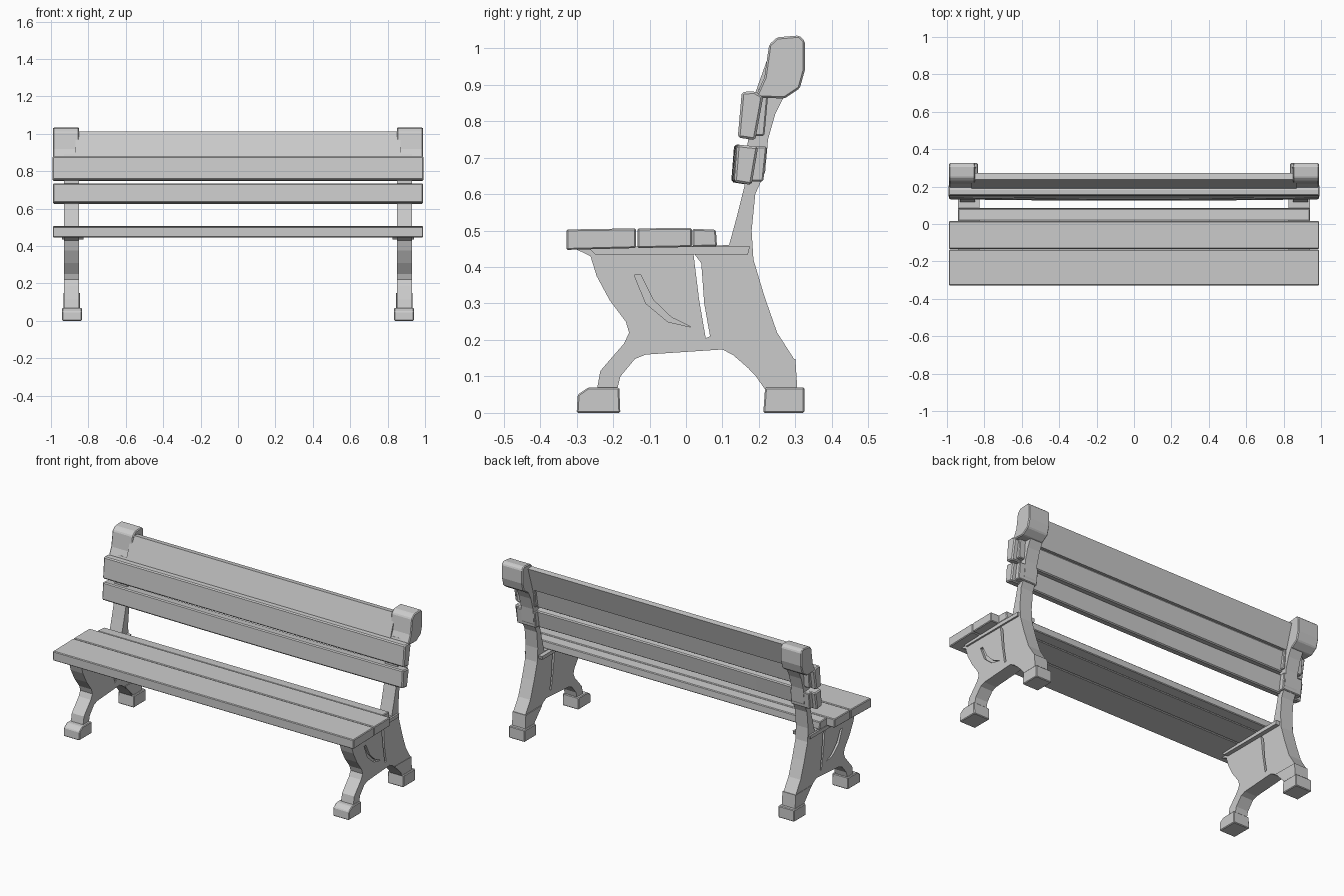
import bpy, bmesh


def prism(name, profile, x0, x1, segs=1, bow=0.0, bevel=0.0, mirror=False):
    """Extrude a (y, z) outline along x; bow pushes the middle towards the front."""
    bm = bmesh.new()
    rings = []
    for i in range(segs + 1):
        x = x0 + (x1 - x0) * i / segs
        t = 2 * i / segs - 1
        shift = -bow * (1 - t * t)
        rings.append([bm.verts.new((x, y + shift, z)) for y, z in profile])
    n = len(profile)
    for a, b in zip(rings, rings[1:]):
        for k in range(n):
            bm.faces.new((a[k], a[(k + 1) % n], b[(k + 1) % n], b[k]))
    bm.faces.new(rings[0])
    bm.faces.new(rings[-1])
    bmesh.ops.recalc_face_normals(bm, faces=bm.faces)
    mesh = bpy.data.meshes.new(name)
    bm.to_mesh(mesh)
    bm.free()
    ob = bpy.data.objects.new(name, mesh)
    bpy.context.collection.objects.link(ob)
    if bevel:
        m = ob.modifiers.new("bevel", 'BEVEL')
        m.width = bevel
        m.segments = 1
        m.limit_method = 'ANGLE'
    if mirror:
        m = ob.modifiers.new("mirror", 'MIRROR')
        m.use_clip = False
    return ob


def cut(target, cutter):
    m = target.modifiers.new("cut", 'BOOLEAN')
    m.operation = 'DIFFERENCE'
    m.solver = 'EXACT'
    m.object = cutter
    bpy.context.view_layer.objects.active = target
    bpy.ops.object.modifier_apply(modifier=m.name)
    bpy.data.objects.remove(cutter)


# Cast side frame: legs, panel and upright in one outline
frame = prism("side_frame", [
    (-0.30, 0.448), (-0.262, 0.43), (-0.245, 0.375), (-0.21, 0.31),
    (-0.165, 0.25), (-0.156, 0.22), (-0.17, 0.19), (-0.205, 0.15),
    (-0.235, 0.115), (-0.245, 0.06), (-0.19, 0.06), (-0.18, 0.10),
    (-0.14, 0.148), (-0.11, 0.16), (0.10, 0.174), (0.13, 0.158),
    (0.185, 0.11), (0.22, 0.06), (0.305, 0.06), (0.298, 0.145),
    (0.25, 0.22), (0.215, 0.32), (0.185, 0.42), (0.18, 0.50),
    (0.19, 0.60), (0.217, 0.66), (0.225, 0.75), (0.245, 0.82),
    (0.275, 0.88), (0.20, 0.89), (0.17, 0.75), (0.16, 0.62),
    (0.14, 0.54), (0.118, 0.46), (0.0, 0.458)], 0.85, 0.93)

# Narrow slot through the panel and curved groove on its outer face
cut(frame, prism("slot_cutter", [
    (0.02, 0.44), (0.042, 0.41), (0.05, 0.30), (0.066, 0.21),
    (0.054, 0.205), (0.036, 0.31)], 0.80, 1.0))
cut(frame, prism("groove_cutter", [
    (-0.142, 0.378), (-0.125, 0.38), (-0.09, 0.31), (-0.04, 0.262),
    (0.015, 0.235), (-0.05, 0.25), (-0.11, 0.30)], 0.915, 1.0))
frame.modifiers.new("mirror", 'MIRROR')

# Feet
prism("front_foot", [(-0.30, 0), (-0.18, 0), (-0.183, 0.07), (-0.268, 0.07), (-0.297, 0.05)],
      0.835, 0.94, bevel=0.004, mirror=True)
prism("rear_foot", [(0.212, 0), (0.325, 0), (0.325, 0.07), (0.217, 0.07)],
      0.835, 0.94, bevel=0.004, mirror=True)

# Ankle ridge above the rear feet
prism("rear_ankle", [(0.145, 0.15), (0.22, 0.07), (0.305, 0.07), (0.30, 0.148)],
      0.845, 0.932, mirror=True)

# Blocky heads of the uprights
prism("post_head", [
    (0.19, 0.865), (0.215, 0.92), (0.228, 1.01), (0.25, 1.03), (0.31, 1.035),
    (0.326, 1.02), (0.326, 0.94), (0.312, 0.89), (0.27, 0.862)],
    0.85, 0.988, bevel=0.005, mirror=True)

# Clamps holding the back slats to the uprights
for name, z0, z1, y in (("lower_clamp", 0.635, 0.73, 0.222), ("middle_clamp", 0.76, 0.87, 0.225)):
    prism(name, [(0.165, z0), (y - 0.01, z0), (y, z1), (0.175, z1)],
          0.84, 0.965, bevel=0.004, mirror=True)

# Backrest slats
prism("top_back_slat", [(0.188, 0.872), (0.228, 0.866), (0.272, 1.008), (0.238, 1.012)],
      -0.87, 0.87)
prism("middle_back_slat", [(0.142, 0.755), (0.19, 0.748), (0.212, 0.868), (0.188, 0.882), (0.153, 0.88)],
      -0.992, 0.992, bevel=0.006)
prism("lower_back_slat", [(0.132, 0.633), (0.18, 0.625), (0.198, 0.73), (0.14, 0.736)],
      -0.99, 0.99, segs=10, bow=0.008, bevel=0.006)

# Seat planks
prism("front_seat_plank", [(-0.328, 0.447), (-0.137, 0.452), (-0.137, 0.506), (-0.328, 0.503)],
      -0.99, 0.99, bevel=0.004)
prism("middle_seat_plank", [(-0.133, 0.452), (0.016, 0.455), (0.016, 0.507), (-0.133, 0.506)],
      -0.99, 0.99, bevel=0.004)
prism("rear_seat_plank", [(0.018, 0.455), (0.085, 0.457), (0.082, 0.502), (0.018, 0.505)],
      -0.94, 0.94, bevel=0.004)

# Thin iron shelf under the seat ends
prism("seat_bracket", [(-0.25, 0.435), (0.17, 0.435), (0.175, 0.456), (-0.27, 0.456)],
      0.825, 0.94, mirror=True)
